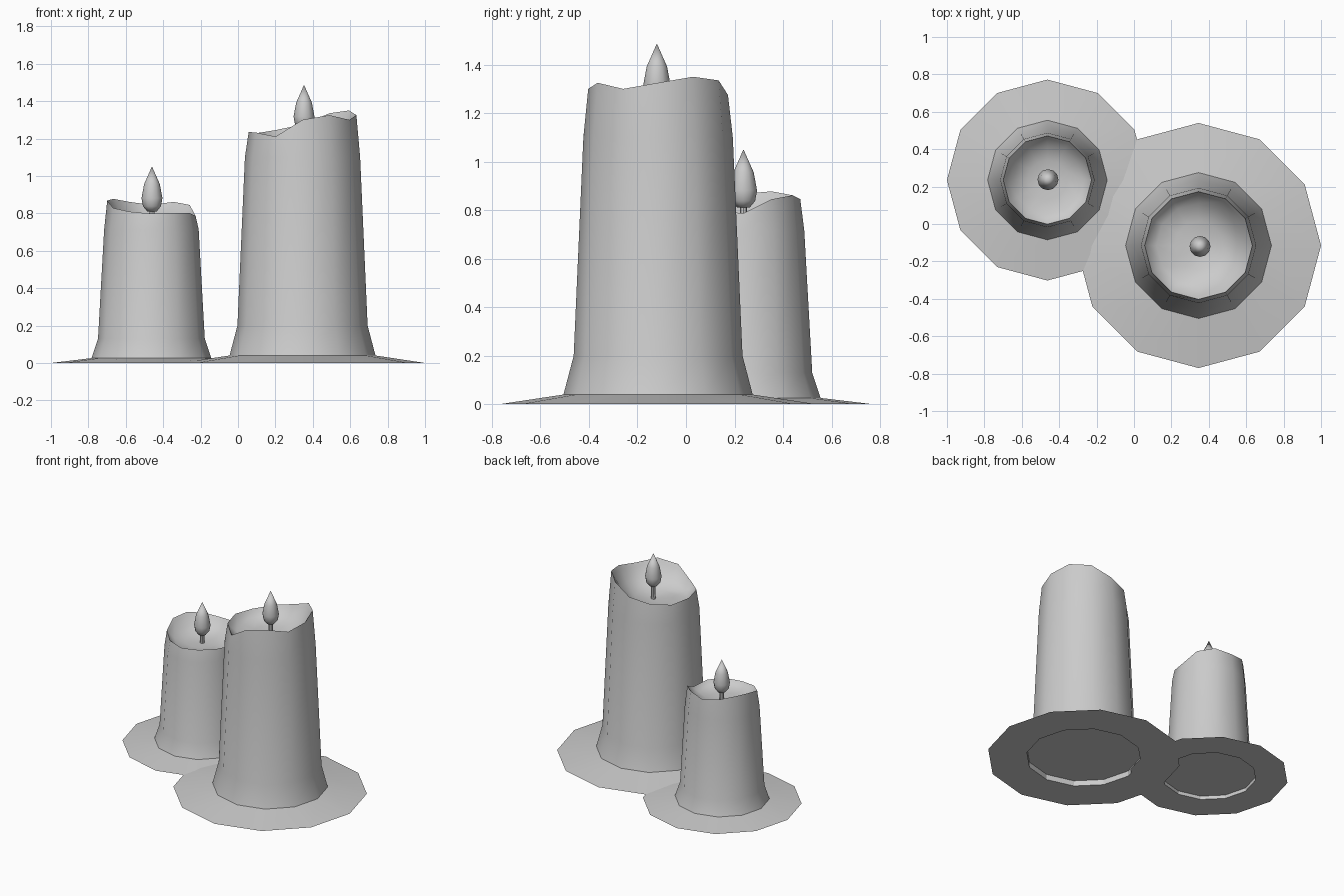
import bpy, bmesh, math

if "Cube" in bpy.data.objects:
    bpy.data.objects.remove(bpy.data.objects["Cube"])

SIDES = 12
# Uneven melted rim: height at every 30 degrees of the tall candle
RIM = [1.325, 1.35, 1.335, 1.275, 1.245, 1.228, 1.235, 1.232, 1.21, 1.30, 1.325, 1.30]


def lathe(name, profile, sides=SIDES, loc=(0, 0, 0), scale=(1, 1, 1), turn=0, closed=False, angle=40):
    """Revolve (radius, height, rim weight) points; rim weight follows RIM."""
    bm = bmesh.new()
    rings = []
    for r, z, w in profile:
        if r == 0:
            rings.append([bm.verts.new((0, 0, z))])
            continue
        ring = []
        for i in range(sides):
            a = 2 * math.pi * i / sides
            h = z + (w * RIM[i] if w else 0)
            ring.append(bm.verts.new((r * math.cos(a), r * math.sin(a), h)))
        rings.append(ring)
    pairs = list(zip(rings, rings[1:]))
    if closed:
        pairs.append((rings[-1], rings[0]))
    for a, b in pairs:
        for i in range(sides):
            j = (i + 1) % sides
            if len(a) == 1:
                bm.faces.new((a[0], b[j], b[i]))
            elif len(b) == 1:
                bm.faces.new((a[i], a[j], b[0]))
            else:
                bm.faces.new((a[i], a[j], b[j], b[i]))
    bmesh.ops.recalc_face_normals(bm, faces=bm.faces)
    mesh = bpy.data.meshes.new(name)
    bm.to_mesh(mesh)
    bm.free()
    ob = bpy.data.objects.new(name, mesh)
    bpy.context.collection.objects.link(ob)
    ob.location, ob.scale = loc, scale
    ob.rotation_euler.z = math.radians(turn)
    bpy.ops.object.select_all(action='DESELECT')
    bpy.context.view_layer.objects.active = ob
    ob.select_set(True)
    bpy.ops.object.shade_smooth_by_angle(angle=math.radians(angle))
    return ob


# Sloped wax pool: ring with a hole underneath
POOL = [(0.655, 0, 0), (0.39, 0.04, 0), (0.39, 0, 0)]
# Candle: flared foot, tapered body, melted rim and hollow
BODY = [(0, 0.04, 0), (0.39, 0.04, 0), (0.348, 0.2, 0), (0.308, 1.1, 0),
        (0.288, 0, 1), (0.272, -0.025, 1), (0.225, 0.555, 0.5), (0.13, 1.165, 0), (0, 1.15, 0)]
# Flame and wick, measured from the flame's bottom
FLAME = [(0, 0, 0), (0.026, 0.0, 0), (0.048, 0.027, 0), (0.056, 0.07, 0),
         (0.042, 0.145, 0), (0, 0.24, 0)]
WICK = [(0, -0.11, 0), (0.017, -0.11, 0), (0.014, 0.01, 0), (0, 0.01, 0)]


def candle(label, x, y, xy, zs, turn, flame_x, flame_y, flame_z):
    loc, scale = (x, y, 0), (xy, xy, zs)
    lathe(label + "_wax_pool", POOL, loc=loc, scale=scale, turn=turn, closed=True, angle=5)
    lathe(label + "_candle_body", BODY, loc=loc, scale=scale, turn=turn, angle=50)
    top = (flame_x, flame_y, flame_z)
    lathe(label + "_wick", WICK, sides=8, loc=top)
    lathe(label + "_flame", FLAME, loc=top, angle=60)


candle("tall", 0.345, -0.115, 1.0, 1.0, 0, 0.353, -0.12, 1.247)
candle("short", -0.463, 0.235, 0.82, 0.65, 120, -0.46, 0.237, 0.811)
